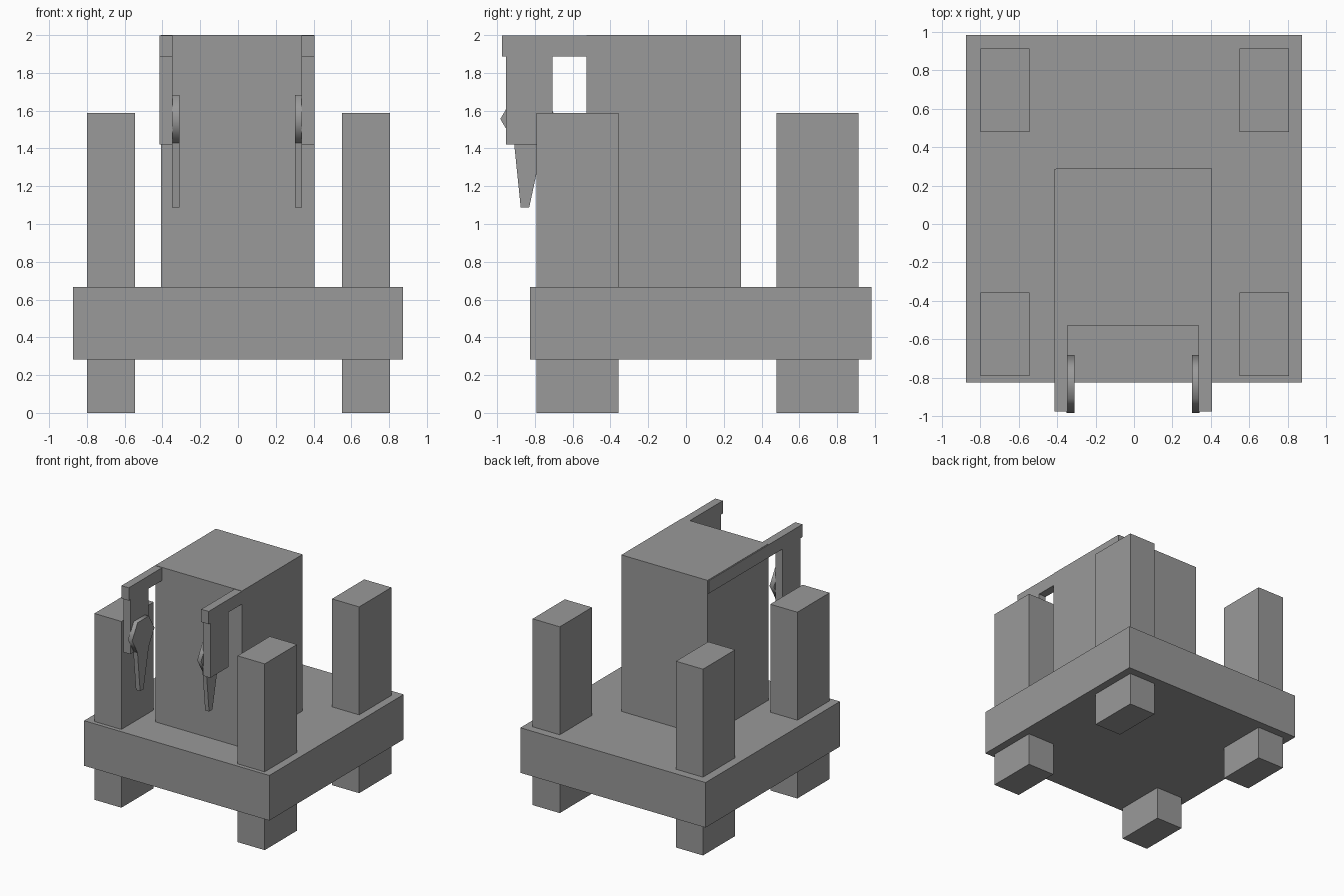
import bpy, bmesh
from math import radians

if "Cube" in bpy.data.objects:
    bpy.data.objects.remove(bpy.data.objects["Cube"])

# Dark grey used on every part
grey = bpy.data.materials.new("dark_grey")
grey.diffuse_color = (0.32, 0.32, 0.32, 1)
grey.use_nodes = True
grey.node_tree.nodes["Principled BSDF"].inputs["Base Color"].default_value = grey.diffuse_color


def finish(name, bm):
    """Turn a bmesh into a grey object."""
    me = bpy.data.meshes.new(name)
    bm.to_mesh(me)
    bm.free()
    me.materials.append(grey)
    ob = bpy.data.objects.new(name, me)
    bpy.context.collection.objects.link(ob)
    return ob


def box(name, x, y, z):
    """Box from (min, max) ranges on each axis."""
    bm = bmesh.new()
    bmesh.ops.create_cube(bm, size=1)
    for v in bm.verts:
        v.co = [r[0] if c < 0 else r[1] for c, r in zip(v.co, (x, y, z))]
    return finish(name, bm)


def plate(name, profile, x0, x1):
    """Flat y-z profile extruded along x."""
    bm = bmesh.new()
    face = bm.faces.new([bm.verts.new((x0, y, z)) for y, z in profile])
    ext = bmesh.ops.extrude_face_region(bm, geom=[face], use_keep_orig=True)
    for v in ext["geom"]:
        if isinstance(v, bmesh.types.BMVert):
            v.co.x = x1
    bmesh.ops.recalc_face_normals(bm, faces=bm.faces)
    return finish(name, bm)


# Base slab and central tower
box("base_slab", (-0.873, 0.873), (-0.825, 0.983), (0.283, 0.667))
box("tower", (-0.407, 0.406), (-0.527, 0.29), (0.667, 2.0))

# Corner posts passing through the slab
for side, x in (("left", (-0.80, -0.545)), ("right", (0.55, 0.806))):
    for end, y in (("front", (-0.791, -0.357)), ("back", (0.48, 0.914))):
        box(f"{end}_{side}_post", x, y, (0, 1.587))

# Hexagonal pivot and the tapering spike below it (y, z)
pivot = [(-0.908, 1.428), (-0.983, 1.556), (-0.908, 1.684),
         (-0.757, 1.684), (-0.682, 1.556), (-0.757, 1.428)]
spike = [(-0.910, 1.428), (-0.757, 1.428), (-0.83, 1.088), (-0.875, 1.088)]

# Overhanging arms with hanging forearms and claws
for side, x, cx in (("left", (-0.415, -0.347), (-0.35, -0.31)),
                    ("right", (0.336, 0.406), (0.303, 0.34))):
    box(f"{side}_arm", x, (-0.975, 0.285), (1.888, 1.997))
    box(f"{side}_forearm", x, (-0.952, -0.708), (1.422, 1.89))
    plate(f"{side}_spike", spike, *cx)
    ob = plate(f"{side}_pivot", pivot, *cx)
    bpy.ops.object.select_all(action='DESELECT')
    ob.select_set(True)
    bpy.context.view_layer.objects.active = ob
    bpy.ops.object.shade_smooth_by_angle(angle=radians(65))
